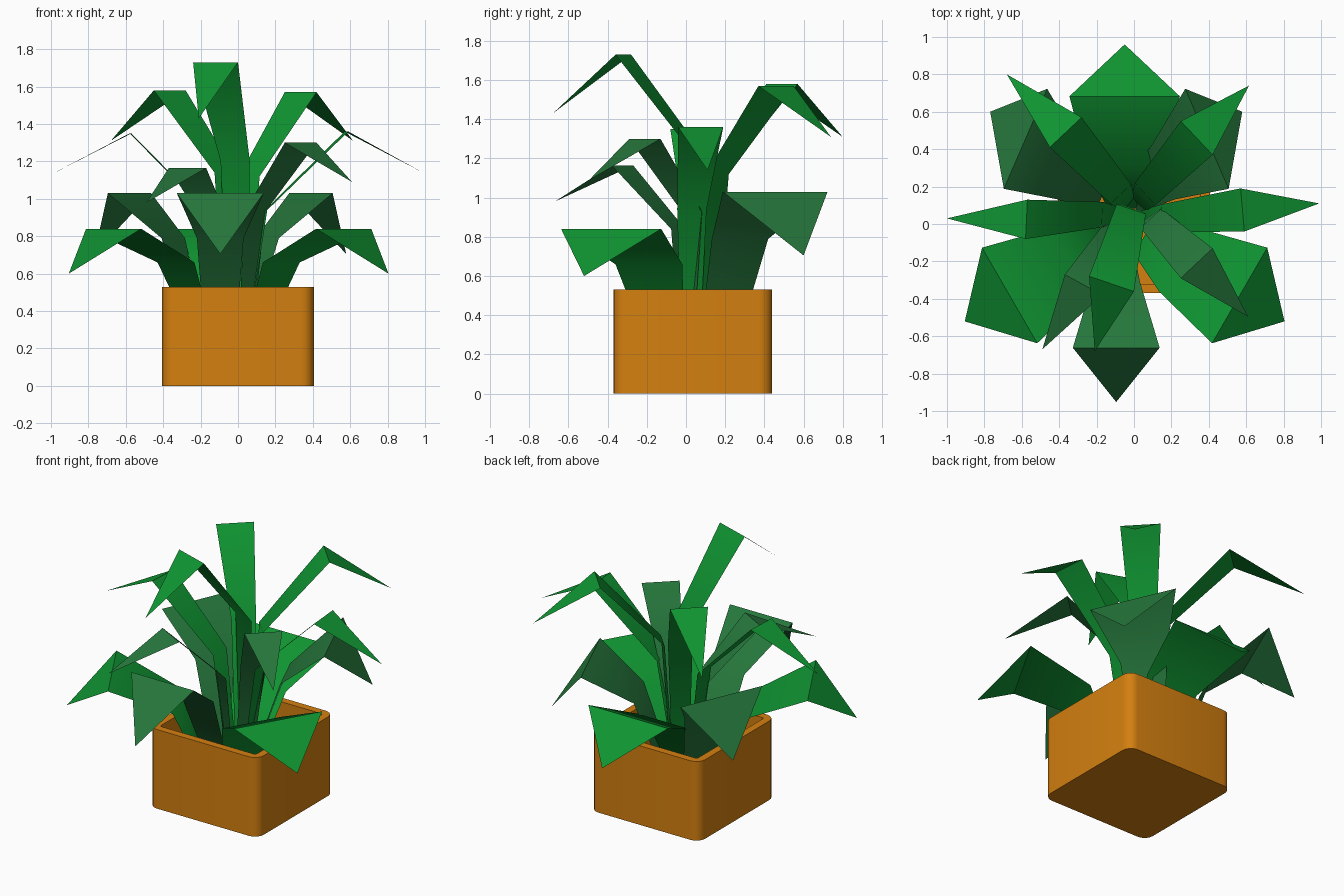
import bpy, bmesh, math
from mathutils import Vector

cube = bpy.data.objects.get("Cube")
if cube:
    bpy.data.objects.remove(cube, do_unlink=True)


def material(name, rgb):
    m = bpy.data.materials.new(name)
    m.use_nodes = True
    m.diffuse_color = (*rgb, 1)
    bsdf = m.node_tree.nodes["Principled BSDF"]
    bsdf.inputs["Base Color"].default_value = (*rgb, 1)
    bsdf.inputs["Roughness"].default_value = 0.8
    return m


bright = material("bright green", (0.005, 0.30, 0.032))
dull = material("dull green", (0.019, 0.185, 0.045))
orange = material("orange clay", (0.66, 0.215, 0.005))


def finish(bm, name, mat, angle):
    mesh = bpy.data.meshes.new(name)
    bm.to_mesh(mesh)
    bm.free()
    mesh.materials.append(mat)
    ob = bpy.data.objects.new(name, mesh)
    bpy.context.collection.objects.link(ob)
    bpy.ops.object.select_all(action='DESELECT')
    ob.select_set(True)
    bpy.context.view_layer.objects.active = ob
    bpy.ops.object.shade_smooth_by_angle(angle=math.radians(angle))
    return ob


# Square pot with rounded corners and a hollow inside
def build_pot():
    bm = bmesh.new()
    bmesh.ops.create_cube(bm, size=1)
    for v in bm.verts:
        v.co = Vector((v.co.x * 0.81, v.co.y * 0.81 + 0.035, (v.co.z + 0.5) * 0.53))
    upright = [e for e in bm.edges
               if abs(e.verts[0].co.z - e.verts[1].co.z) > 0.1]
    bmesh.ops.bevel(bm, geom=upright, offset=0.065, segments=5,
                    profile=0.5, affect='EDGES')
    bm.normal_update()
    top = max(bm.faces, key=lambda f: f.calc_center_median().z)
    bmesh.ops.inset_region(bm, faces=[top], thickness=0.05)
    hole = bmesh.ops.extrude_face_region(bm, geom=[top])["geom"]
    if top.is_valid:
        bmesh.ops.delete(bm, geom=[top], context='FACES_ONLY')
    for v in hole:
        if isinstance(v, bmesh.types.BMVert):
            v.co.z = 0.06
    bmesh.ops.recalc_face_normals(bm, faces=bm.faces)
    finish(bm, "pot", orange, 35)


# A leaf is a strip of edge pairs that closes in a pointed tip
def build_leaf(name, mat, pairs, tip):
    bm = bmesh.new()
    rows = [[bm.verts.new(p) for p in pair] for pair in pairs]
    for (a, b), (c, d) in zip(rows, rows[1:]):
        bm.faces.new((a, b, d, c))
    bm.faces.new((*rows[-1], bm.verts.new(tip)))
    bm.normal_update()
    if bm.faces[:][-2].normal.z < 0:
        bmesh.ops.reverse_faces(bm, faces=bm.faces[:])
    finish(bm, name, mat, 50)


# Ring of three broad leaves; sections are (radius, half width, height)
def leaf_ring(name, mat, centre, stretch, start, sections, tip):
    for i in range(3):
        a = math.radians(start + 120 * i)

        def place(r, w, z):
            x = r * math.cos(a) - w * math.sin(a)
            y = r * math.sin(a) + w * math.cos(a)
            return (centre[0] + x, centre[1] + y * stretch, z)

        pairs = [(place(r, w, z), place(r, -w, z)) for r, w, z in sections]
        build_leaf(f"{name}_{i + 1}", mat, pairs, place(tip[0], 0, tip[1]))


# Narrow leaf that rises along base and knee to a bent edge, then drops
def tall_leaf(name, mat, base, knee, left, right, tip, widths=(0.4, 0.65)):
    left, right = Vector(left), Vector(right)
    half = (right - left) / 2
    pairs = [(Vector(p) - half * w, Vector(p) + half * w)
             for p, w in zip((base, knee), widths)]
    build_leaf(name, mat, pairs + [(left, right)], tip)


build_pot()

leaf_ring("low_leaf", bright, (-0.05, -0.027), 1.0, 90,
          [(0.11, 0.09, 0.15), (0.325, 0.197, 0.66), (0.71, 0.295, 0.84)],
          (0.987, 0.6))
leaf_ring("middle_leaf", dull, (-0.095, 0.083), 1.33, 30,
          [(0.09, 0.075, 0.15), (0.29, 0.125, 0.79), (0.56, 0.232, 1.03)],
          (0.778, 0.705))

# Upper side leaves
tall_leaf("upper_leaf_left", bright, (0.03, 0.02, 0.15), (0.15, 0.03, 0.94),
          (0.57, 0.19, 1.36), (0.59, -0.04, 1.36), (0.99, 0.11, 1.14))
tall_leaf("upper_leaf_right", bright, (-0.06, 0.04, 0.15), (-0.17, 0.05, 0.94),
          (-0.58, -0.08, 1.35), (-0.57, 0.13, 1.35), (-1.0, 0.03, 1.13))
tall_leaf("upper_leaf_front_left", dull, (0.03, 0, 0.15), (0.09, 0.03, 0.93),
          (0.42, -0.13, 1.3), (0.25, -0.29, 1.3), (0.61, -0.495, 1.09))
tall_leaf("upper_leaf_front_right", dull, (-0.05, 0, 0.15), (-0.1, -0.04, 0.84),
          (-0.17, -0.38, 1.165), (-0.37, -0.27, 1.165), (-0.49, -0.67, 0.98))

# Tallest leaves
tall_leaf("top_leaf_front", bright, (0, 0.08, 0.15), (-0.015, 0.08, 1.2),
          (0, -0.36, 1.73), (-0.24, -0.28, 1.73), (-0.21, -0.68, 1.43))
tall_leaf("top_leaf_back_left", bright, (0.02, 0.1, 0.15), (0.06, 0.16, 1.12),
          (0.25, 0.55, 1.57), (0.42, 0.37, 1.57), (0.615, 0.74, 1.31))
tall_leaf("top_leaf_back_right", bright, (-0.03, 0.1, 0.15), (-0.07, 0.16, 1.14),
          (-0.45, 0.41, 1.58), (-0.28, 0.57, 1.58), (-0.68, 0.8, 1.31))
